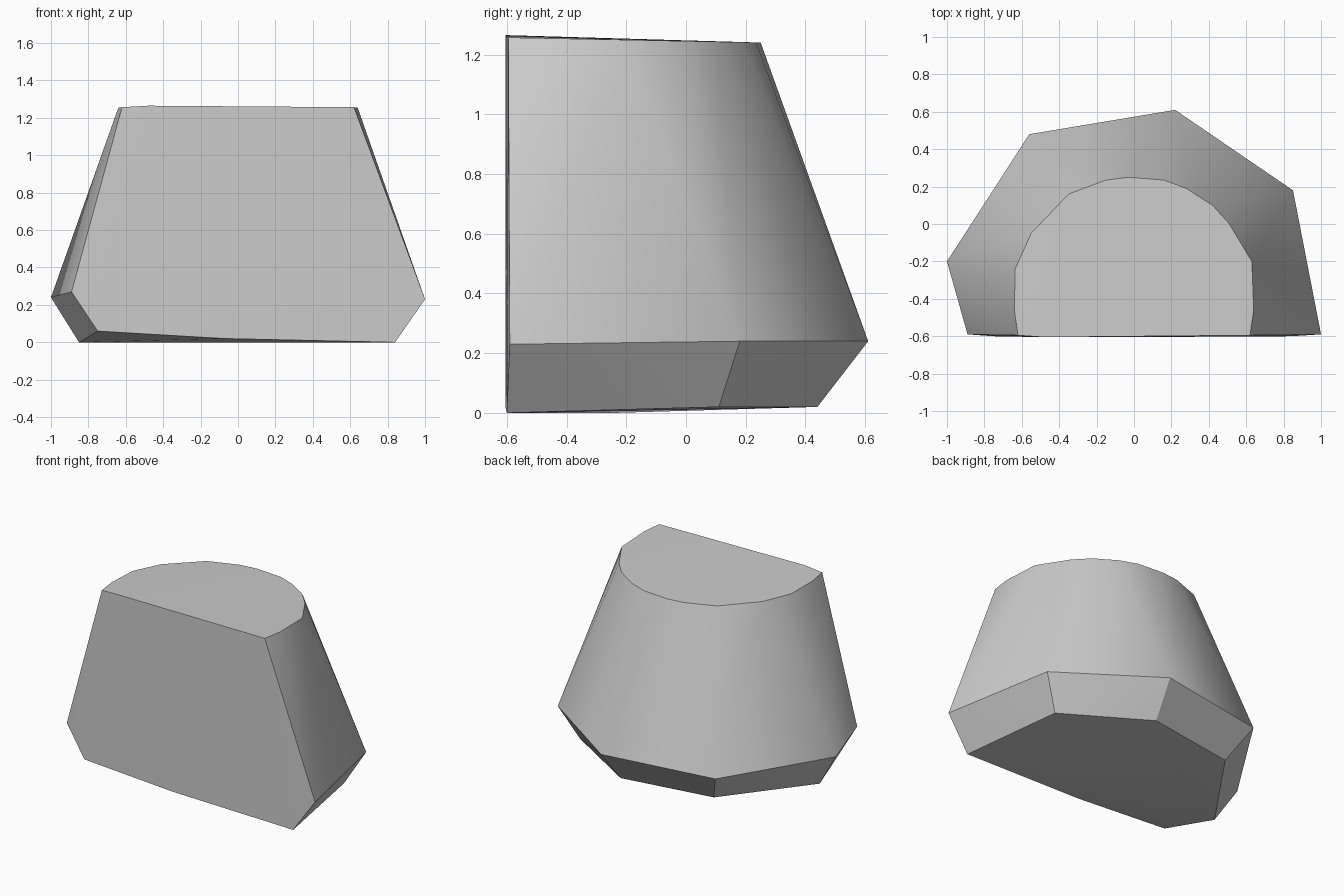
import bpy
import bmesh
import math


def remove_default_cube():
    cube = bpy.data.objects.get("Cube")
    if cube is not None:
        bpy.data.objects.remove(cube, do_unlink=True)


def flat_material(name, colour):
    material = bpy.data.materials.new(name)
    material.use_nodes = True
    material.diffuse_color = colour
    shader = material.node_tree.nodes["Principled BSDF"]
    shader.inputs["Base Color"].default_value = colour
    return material


def convex_block(name, rings, material, smooth_angle):
    """Wrap a convex skin around a stack of outline rings."""
    bm = bmesh.new()
    for ring in rings:
        for point in ring:
            bm.verts.new(point)
    hull = bmesh.ops.convex_hull(bm, input=bm.verts[:])
    leftovers = {item for key in ("geom_interior", "geom_unused") for item in hull[key]
                 if isinstance(item, bmesh.types.BMVert)}
    bmesh.ops.delete(bm, geom=list(leftovers), context="VERTS")
    bmesh.ops.recalc_face_normals(bm, faces=bm.faces[:])

    mesh = bpy.data.meshes.new(name)
    bm.to_mesh(mesh)
    bm.free()
    mesh.materials.append(material)
    block = bpy.data.objects.new(name, mesh)
    bpy.context.collection.objects.link(block)

    bpy.ops.object.select_all(action="DESELECT")
    block.select_set(True)
    bpy.context.view_layer.objects.active = block
    bpy.ops.object.shade_smooth_by_angle(angle=math.radians(smooth_angle))
    return block


remove_default_cube()
stone_grey = flat_material("stone grey", (0.6, 0.6, 0.6, 1.0))

# Underside outline, slightly lifted at the front right corner
base_ring = [
    (0.84, -0.6, 0), (0.73, 0.11, 0.02), (0.19, 0.44, 0.02), (-0.45, 0.34, 0.02),
    (-0.85, -0.24, 0), (-0.75, -0.6, 0.06), (-0.07, -0.605, 0.02),
]

# Widest outline, where the undercut meets the tapering sides
rim_ring = [
    (1, -0.59, 0.23), (0.85, 0.18, 0.24), (0.22, 0.61, 0.24),
    (-0.56, 0.48, 0.23), (-1, -0.2, 0.24), (-0.89, -0.59, 0.27),
]

# Rounded top outline, sloping gently down towards the back
top_outline = [
    (0.62, -0.595), (0.64, -0.46), (0.63, -0.2), (0.51, 0), (0.42, 0.1),
    (0.28, 0.19), (0.16, 0.235), (-0.03, 0.25), (-0.15, 0.235), (-0.35, 0.16),
    (-0.55, -0.05), (-0.635, -0.24), (-0.64, -0.46), (-0.62, -0.595),
]
top_ring = [(x, y, 1.245 - 0.02 * y) for x, y in top_outline]
top_ring.append((-0.48, -0.605, 1.265))

convex_block("stone_block", [base_ring, rim_ring, top_ring], stone_grey, 30)
